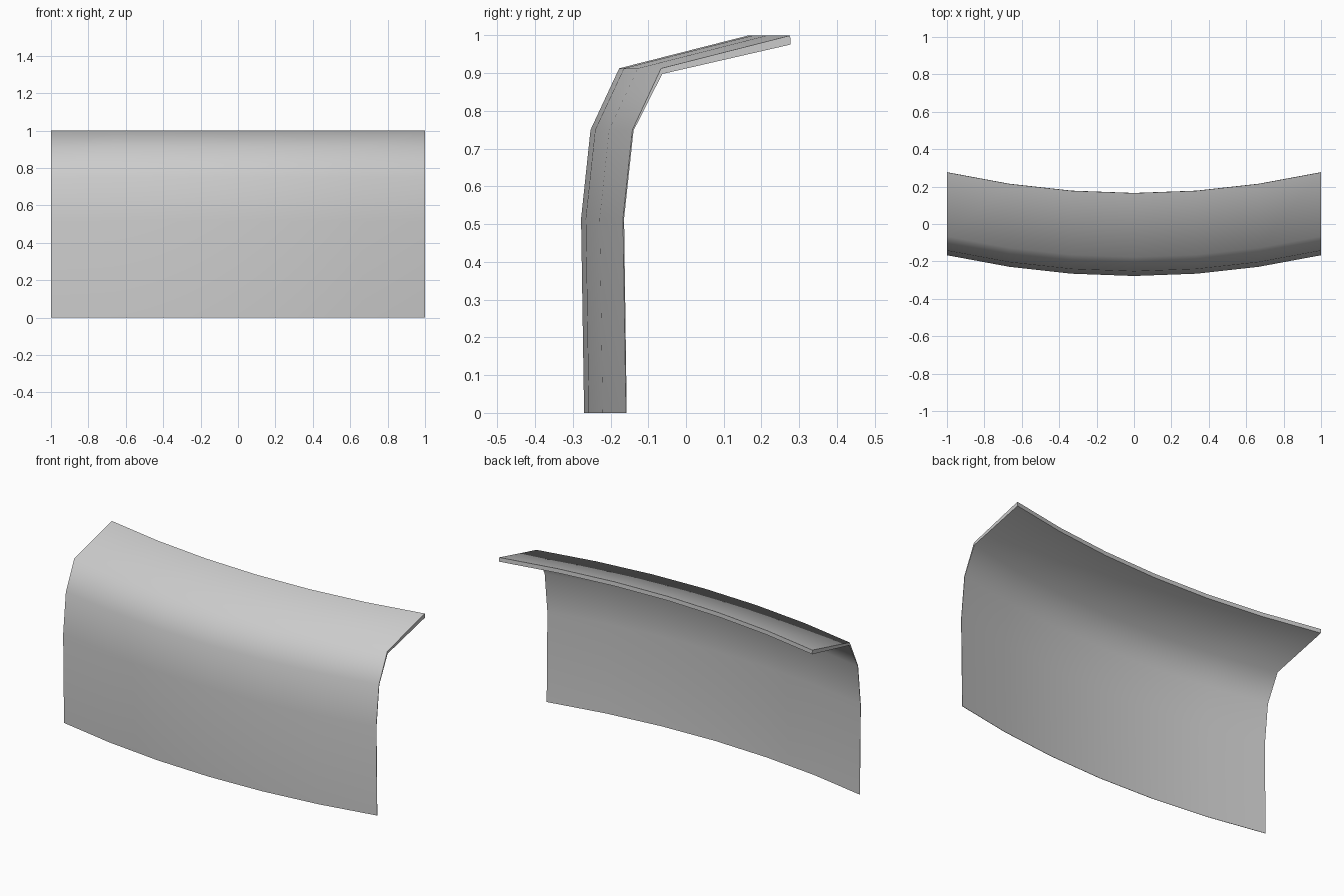
import bpy, bmesh, math

if "Cube" in bpy.data.objects:
    bpy.data.objects.remove(bpy.data.objects["Cube"])

# Cross-section (y, z) at the middle: outer face, then inner face
outer = [(-0.270, 0.0), (-0.278, 0.515), (-0.253, 0.75), (-0.177, 0.913), (0.165, 1.0)]
inner = [(-0.268, 0.0), (-0.275, 0.515), (-0.250, 0.748), (-0.174, 0.898), (0.166, 0.976)]
section = outer + inner[::-1]

SEGMENTS = 6
BOW = 0.111   # how far the ends sweep backwards

bm = bmesh.new()

# Curved panel: the section swept across x along a shallow bow
rings = []
for i in range(SEGMENTS + 1):
    x = -1 + 2 * i / SEGMENTS
    rings.append([bm.verts.new((x, y + BOW * x * x, z)) for y, z in section])

n = len(section)
for a, b in zip(rings, rings[1:]):
    for j in range(n):
        k = (j + 1) % n
        bm.faces.new((a[j], b[j], b[k], a[k]))

# End strips, one quad per profile step
for ring in (rings[0], rings[-1]):
    for j in range(len(outer) - 1):
        bm.faces.new((ring[j], ring[j + 1], ring[n - 2 - j], ring[n - 1 - j]))

bmesh.ops.recalc_face_normals(bm, faces=bm.faces)
mesh = bpy.data.meshes.new("curved_panel")
bm.to_mesh(mesh)
bm.free()
panel = bpy.data.objects.new("curved_panel", mesh)
bpy.context.collection.objects.link(panel)

# Smooth across the bends, crisp at the rims
bpy.context.view_layer.objects.active = panel
panel.select_set(True)
bpy.ops.object.shade_smooth_by_angle(angle=math.radians(60))
